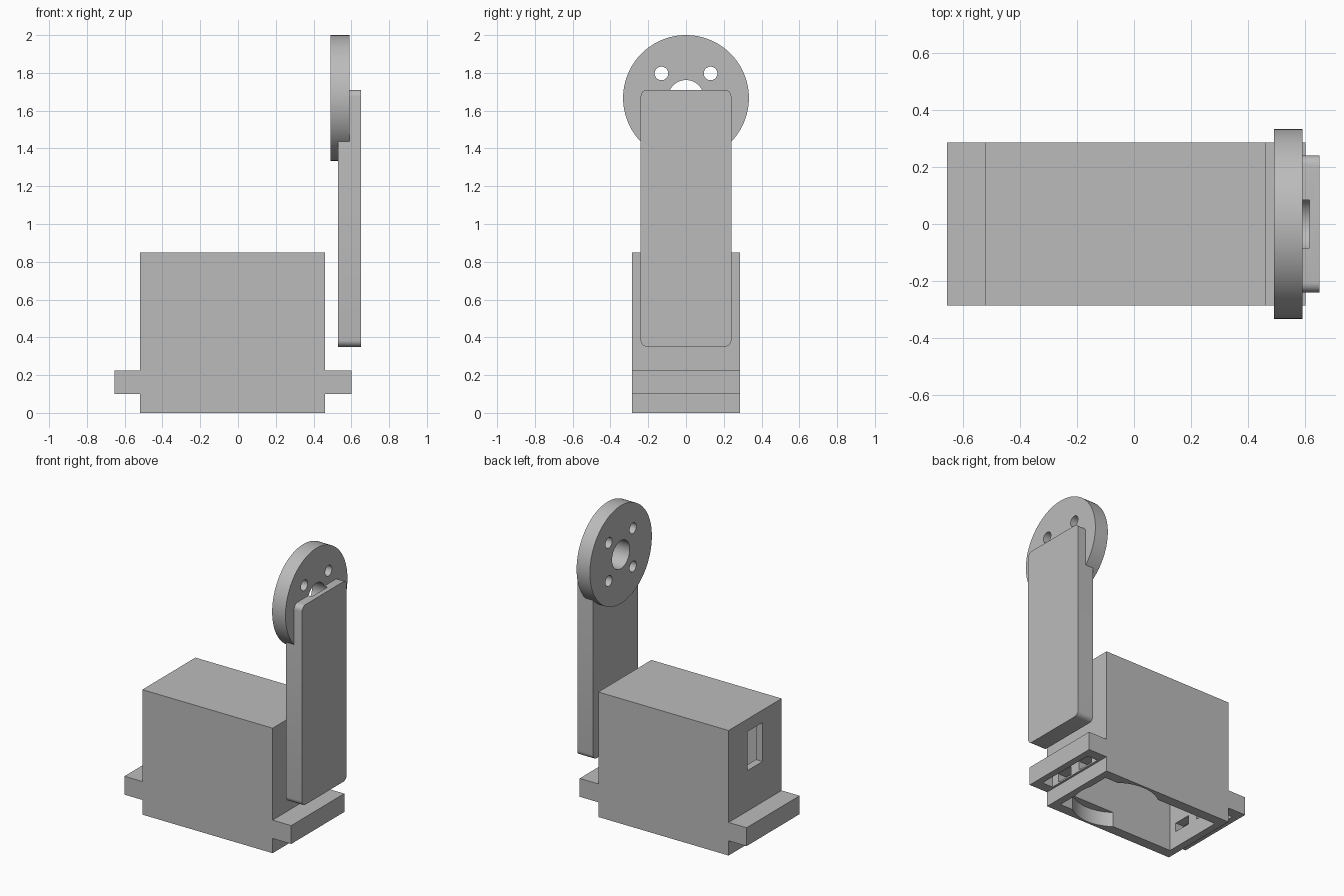
import bpy, bmesh, math
from mathutils import Matrix, Vector

cube = bpy.data.objects.get("Cube")
if cube:
    bpy.data.objects.remove(cube, do_unlink=True)

grey = bpy.data.materials.new("plain grey")
grey.use_nodes = True
grey.diffuse_color = (0.5, 0.5, 0.5, 1)
grey.node_tree.nodes["Principled BSDF"].inputs["Base Color"].default_value = (0.5, 0.5, 0.5, 1)


def make(name, bm):
    mesh = bpy.data.meshes.new(name)
    bm.to_mesh(mesh)
    bm.free()
    mesh.materials.append(grey)
    ob = bpy.data.objects.new(name, mesh)
    bpy.context.collection.objects.link(ob)
    return ob


def box(name, x, y, z, corner=0):
    """Box from three ranges; corner rounds the edges that run along x."""
    bm = bmesh.new()
    size = Vector((x[1] - x[0], y[1] - y[0], z[1] - z[0]))
    mid = Vector((x[0] + x[1], y[0] + y[1], z[0] + z[1])) / 2
    bmesh.ops.create_cube(bm, size=1, matrix=Matrix.Translation(mid) @ Matrix.Diagonal(size).to_4x4())
    if corner:
        along_x = [e for e in bm.edges
                   if abs(e.verts[0].co.x - e.verts[1].co.x) > size.x / 2]
        bmesh.ops.bevel(bm, geom=along_x, offset=corner, segments=6, profile=0.5, affect='EDGES')
    return make(name, bm)


def cylinder(name, centre, radius, depth, axis='Z', sides=64):
    bm = bmesh.new()
    turn = Matrix.Rotation(math.pi / 2, 4, 'Y') if axis == 'X' else Matrix()
    bmesh.ops.create_cone(bm, cap_ends=True, segments=sides, radius1=radius, radius2=radius,
                          depth=depth, matrix=Matrix.Translation(centre) @ turn)
    return make(name, bm)


def combine(target, other, operation='DIFFERENCE'):
    mod = target.modifiers.new(operation.lower(), 'BOOLEAN')
    mod.operation = operation
    mod.solver = 'EXACT'
    mod.object = other
    bpy.context.view_layer.objects.active = target
    bpy.ops.object.modifier_apply(modifier=mod.name)
    bpy.data.objects.remove(other, do_unlink=True)


# Hollow housing with a mounting flange at each end
housing = box("housing", (-0.52, 0.46), (-0.285, 0.285), (0, 0.85))
combine(housing, box("flange", (-0.655, 0.60), (-0.285, 0.285), (0.10, 0.225)), 'UNION')
combine(housing, box("cavity_cutter", (-0.47, 0.41), (-0.215, 0.215), (-0.1, 0.8)))

# Round opening in the underside
combine(housing, cylinder("round_cutter", (0.15, 0, 0), 0.27, 0.2))

# Cable window in the end wall
combine(housing, box("window_cutter", (-0.6, -0.4), (-0.08, 0.08), (0.5, 0.765)))

# Pockets under both flanges, each with two small windows into the cavity
for x in ((-0.61, -0.535), (0.475, 0.555)):
    combine(housing, box("pocket_cutter", x, (-0.215, 0.215), (0.05, 0.18)))
for x in ((-0.56, -0.44), (0.38, 0.5)):
    for y in (-0.1, 0.1):
        combine(housing, box("slot_cutter", x, (y - 0.06, y + 0.06), (0.11, 0.17)))

# Upright arm and its round horn plate, drilled with the same holes
HUB_Z, HUB_R = 1.667, 0.333
arm = box("arm", (0.53, 0.65), (-0.24, 0.24), (0.35, 1.71), corner=0.035)
horn = cylinder("horn_disc", (0.54, 0, HUB_Z), HUB_R, 0.1, 'X', 96)
holes = [(0, 0, 0.095)] + [(sy * 0.13, sz * 0.13, 0.036) for sy in (-1, 1) for sz in (-1, 1)]
for part in (arm, horn):
    for y, dz, radius in holes:
        combine(part, cylinder("hole_cutter", (0.515, y, HUB_Z + dz), radius, 0.2, 'X', 48))

# Smooth the rounded walls, keep the edges sharp
for ob in (housing, arm, horn):
    bpy.ops.object.select_all(action='DESELECT')
    ob.select_set(True)
    bpy.context.view_layer.objects.active = ob
    bpy.ops.object.shade_smooth_by_angle(angle=math.radians(30))
